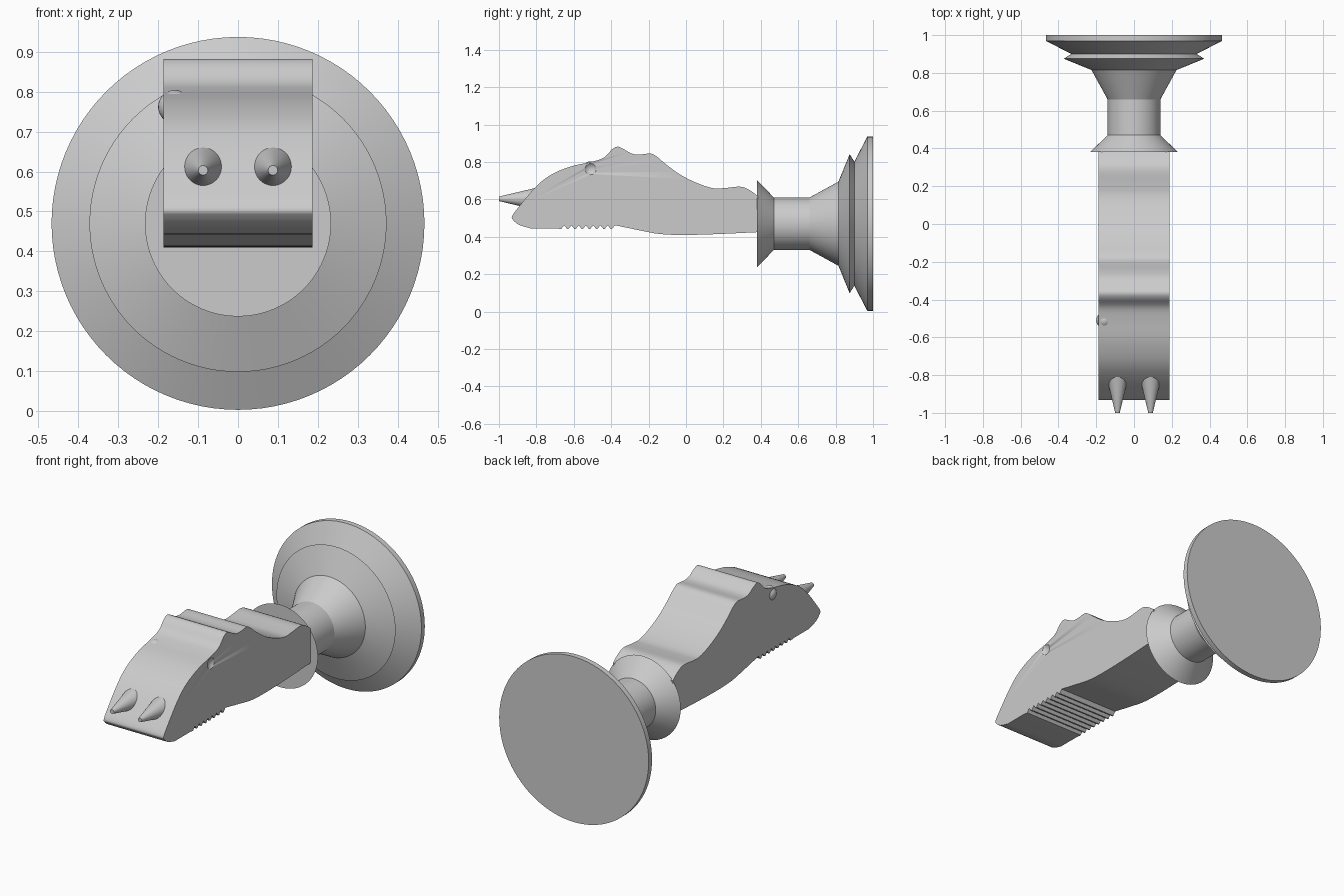
import bpy, bmesh, math
from mathutils import Vector

if "Cube" in bpy.data.objects:
    bpy.data.objects.remove(bpy.data.objects["Cube"])


def finish(name, bm, angle):
    bmesh.ops.remove_doubles(bm, verts=bm.verts, dist=1e-5)
    bmesh.ops.recalc_face_normals(bm, faces=bm.faces)
    me = bpy.data.meshes.new(name)
    bm.to_mesh(me)
    bm.free()
    ob = bpy.data.objects.new(name, me)
    bpy.context.collection.objects.link(ob)
    bpy.ops.object.select_all(action='DESELECT')
    ob.select_set(True)
    bpy.context.view_layer.objects.active = ob
    bpy.ops.object.shade_smooth_by_angle(angle=math.radians(angle))
    return ob


def lathe(name, profile, x, z, steps):
    """Revolve (y, radius) points about an axis parallel to y."""
    bm = bmesh.new()
    vs = [bm.verts.new((x, y, z + r)) for y, r in profile]
    edges = [bm.edges.new(p) for p in zip(vs, vs[1:])]
    bmesh.ops.spin(bm, geom=vs + edges, cent=(x, 0, z), axis=(0, 1, 0),
                   angle=math.tau, steps=steps)
    return finish(name, bm, 18)


def smooth_curve(pts, n=4):
    """Catmull-Rom curve through the points."""
    p = [Vector(q) for q in pts]
    p = [2 * p[0] - p[1]] + p + [2 * p[-1] - p[-2]]
    out = []
    for a, b, c, d in zip(p, p[1:], p[2:], p[3:]):
        for i in range(n):
            t = i / n
            out.append(0.5 * (2 * b + (c - a) * t + (2 * a - 5 * b + 4 * c - d) * t * t
                              + (3 * b - a - 3 * c + d) * t ** 3))
    return out + [p[-2]]


# wall plate with stepped neck and collar
lathe("mount_base", [(.38, 0), (.38, .233), (.47, .14), (.66, .14), (.815, .225),
                     (.875, .372), (.9, .332), (.97, .467), (1, .467), (1, 0)],
      0, .47, 96)

# head: side profile extruded across x
top = smooth_curve([(-.83, .445), (-.89, .463), (-.922, .487), (-.93, .51), (-.89, .565),
                    (-.81, .66), (-.73, .727), (-.62, .775), (-.51, .80), (-.44, .823),
                    (-.395, .868), (-.365, .882), (-.335, .87), (-.29, .845), (-.25, .84),
                    (-.19, .845), (-.155, .828), (-.11, .79), (-.03, .732), (.06, .687),
                    (.145, .66), (.21, .661), (.29, .668), (.34, .65), (.385, .617)])
bottom = smooth_curve([(.385, .425), (.18, .415), (-.005, .41), (-.14, .415),
                       (-.25, .435), (-.38, .462)])
teeth, pitch = [], .31 / 8
for i in range(8):
    y = -.38 - i * pitch
    teeth += [(y - pitch * .4, .442), (y - pitch * .6, .442), (y - pitch, .462)]
teeth[-1] = (-.69, .445)
half = .187
bm = bmesh.new()
side = bm.faces.new([bm.verts.new((-half, p[0], p[1])) for p in top + bottom + teeth])
ext = bmesh.ops.extrude_face_region(bm, geom=[side], use_keep_orig=True)
bmesh.ops.translate(bm, vec=(2 * half, 0, 0),
                    verts=[g for g in ext['geom'] if isinstance(g, bmesh.types.BMVert)])
head = finish("head", bm, 30)


# eyes: raised dome on one side, matching dimple on the other
def ball(name, x):
    bm = bmesh.new()
    bmesh.ops.create_uvsphere(bm, u_segments=32, v_segments=24, radius=.042)
    bmesh.ops.translate(bm, verts=bm.verts, vec=(x, -.51, .762))
    return finish(name, bm, 30)


ball("eye_dome", -half + .029)
cutter = ball("eye_dimple_cutter", half + .029)
cutter.hide_render = True
cutter.hide_set(True)
mod = head.modifiers.new("dimple", 'BOOLEAN')
mod.operation = 'DIFFERENCE'
mod.solver = 'EXACT'
mod.object = cutter

# snout spikes
for x, label in ((-.0875, "left"), (.0875, "right")):
    lathe("spike_" + label, [(-1, 0), (-1, .012), (-.76, .069), (-.76, 0)], x, .603, 32)
